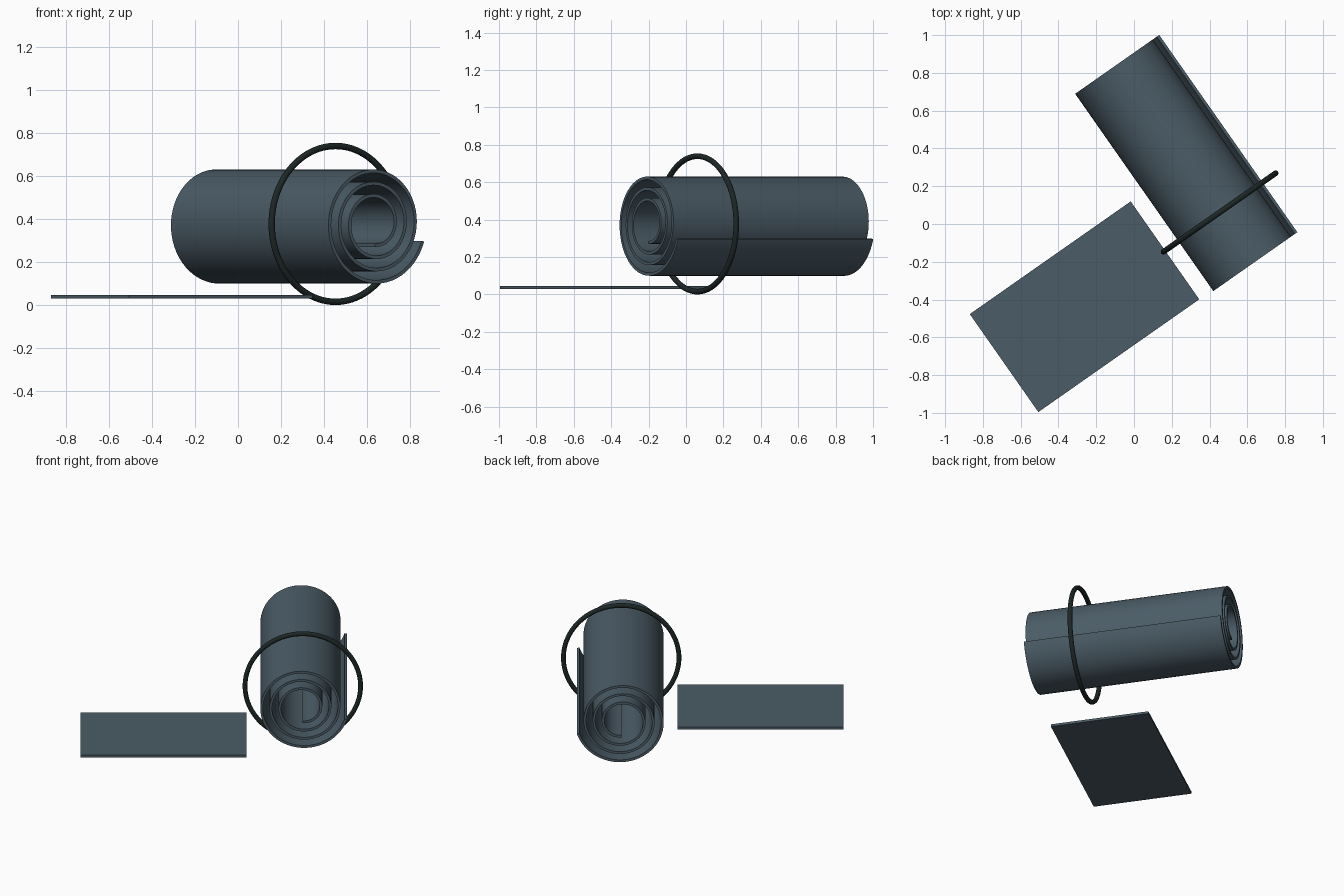
import bpy, bmesh, math

cube = bpy.data.objects.get("Cube")
if cube:
    bpy.data.objects.remove(cube)

TURN = math.radians(35)      # everything is turned by the same angle
THICK = 0.016


def material(name, rgb):
    m = bpy.data.materials.new(name)
    m.use_nodes = True
    m.diffuse_color = (*rgb, 1)
    bsdf = next(n for n in m.node_tree.nodes if n.type == "BSDF_PRINCIPLED")
    bsdf.inputs["Base Color"].default_value = (*rgb, 1)
    bsdf.inputs["Roughness"].default_value = 0.8
    return m


slate = material("slate_mat", (0.07, 0.107, 0.135))
dark = material("dark_strap", (0.012, 0.02, 0.019))


def smooth(obj, degrees=30):
    bpy.ops.object.select_all(action="DESELECT")
    obj.select_set(True)
    bpy.context.view_layer.objects.active = obj
    bpy.ops.object.shade_smooth_by_angle(angle=math.radians(degrees))


def finish(bm, name, mat, location):
    bmesh.ops.recalc_face_normals(bm, faces=bm.faces)
    mesh = bpy.data.meshes.new(name)
    bm.to_mesh(mesh)
    bm.free()
    obj = bpy.data.objects.new(name, mesh)
    bpy.context.collection.objects.link(obj)
    obj.location = location
    obj.rotation_euler.z = TURN
    mesh.materials.append(mat)
    smooth(obj)
    return obj


# Rolled mat: spiral ribbon running clockwise inward from the loose outer flap
def rolled_mat(length, pitch, left_radius, start, end, steps):
    bm = bmesh.new()
    rows = []
    for i in range(steps + 1):
        a = start + (end - start) * i / steps
        r = left_radius - pitch * (-180 - a) / -360 * -1
        c, s = math.cos(math.radians(a)), math.sin(math.radians(a))
        rows.append([bm.verts.new((q * c, 0, q * s)) for q in (r, r - THICK)])
    faces = [bm.faces.new((p[0], p[1], q[1], q[0])) for p, q in zip(rows, rows[1:])]
    out = bmesh.ops.extrude_face_region(bm, geom=faces, use_keep_orig=True)
    moved = [v for v in out["geom"] if isinstance(v, bmesh.types.BMVert)]
    bmesh.ops.translate(bm, verts=moved, vec=(0, length, 0))
    return finish(bm, "rolled_mat", slate, (0.637, -0.203, 0.379))


rolled_mat(1.275, 0.057, 0.265, -17, -90 - 3 * 360, 200)

# Flat mat: thin unrolled sheet
bm = bmesh.new()
bmesh.ops.create_cube(bm, size=1)
bmesh.ops.scale(bm, vec=(1.04, 0.633, THICK), verts=bm.verts)
finish(bm, "flat_mat", slate, (-0.262, -0.438, 0.038))

# Strap ring around the roll
bpy.ops.mesh.primitive_torus_add(
    major_radius=0.362, minor_radius=0.015, major_segments=96, minor_segments=16,
    location=(0.453, 0.061, 0.377), rotation=(math.pi / 2, 0, TURN))
ring = bpy.context.object
ring.name = "strap_ring"
ring.data.materials.append(dark)
smooth(ring, 60)
